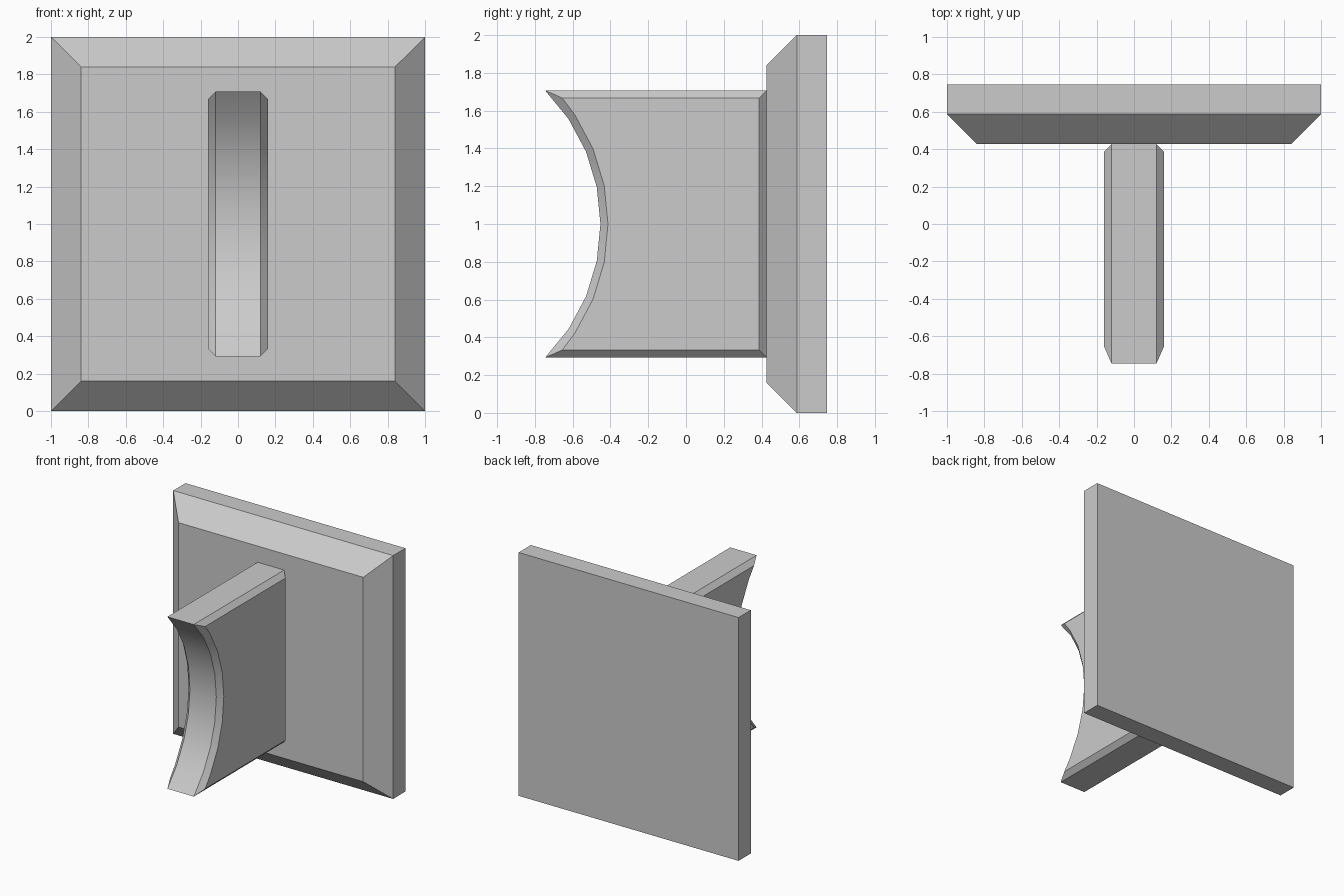
import bpy, math

if "Cube" in bpy.data.objects:
    bpy.data.objects.remove(bpy.data.objects["Cube"])

BACK, RIM, FACE = 0.746, 0.587, 0.427   # y of plate back, rim and raised face
BEVEL = 0.04


def loft(name, rings):
    """Skin a stack of matching closed rings and cap both ends."""
    n = len(rings[0])
    verts = [p for ring in rings for p in ring]
    faces = [tuple(range(n))[::-1]]
    for r in range(len(rings) - 1):
        for i in range(n):
            j = (i + 1) % n
            faces.append((r * n + i, r * n + j, (r + 1) * n + j, (r + 1) * n + i))
    faces.append(tuple(range((len(rings) - 1) * n, len(rings) * n)))
    mesh = bpy.data.meshes.new(name)
    mesh.from_pydata(verts, [], faces)
    mesh.update()
    obj = bpy.data.objects.new(name, mesh)
    bpy.context.collection.objects.link(obj)
    return obj


# Square back plate with a wide chamfer around the front
def square(half, y):
    return [(sx * half, y, 1 + sz * half)
            for sx, sz in ((-1, -1), (-1, 1), (1, 1), (1, -1))]


loft("back_plate", [square(1, BACK), square(1, RIM), square(0.84, FACE)])


# Upright web with a concave round front; inset rings make the bevelled sides
def web_ring(x, inset):
    centre_y, radius = -1.453, 1 + inset
    half_h = math.sin(math.pi / 4) - inset
    end = math.asin(half_h / radius)
    angles = [-end] + [math.radians(11.25 * k) for k in range(-3, 4)] + [end]
    ring = [(x, centre_y + radius * math.cos(a), 1 + radius * math.sin(a)) for a in angles]
    return ring + [(x, FACE - inset, 1 + half_h), (x, FACE - inset, 1 - half_h)]


web = loft("curved_web", [web_ring(-0.16, BEVEL), web_ring(-0.12, 0),
                          web_ring(0.12, 0), web_ring(0.16, BEVEL)])

# Consistent normals, smooth arc with sharp bevels
import bmesh
for obj in bpy.context.collection.objects:
    bm = bmesh.new()
    bm.from_mesh(obj.data)
    bmesh.ops.recalc_face_normals(bm, faces=bm.faces)
    bm.to_mesh(obj.data)
    bm.free()
bpy.context.view_layer.objects.active = web
web.select_set(True)
bpy.ops.object.shade_smooth_by_angle(angle=math.radians(25))
